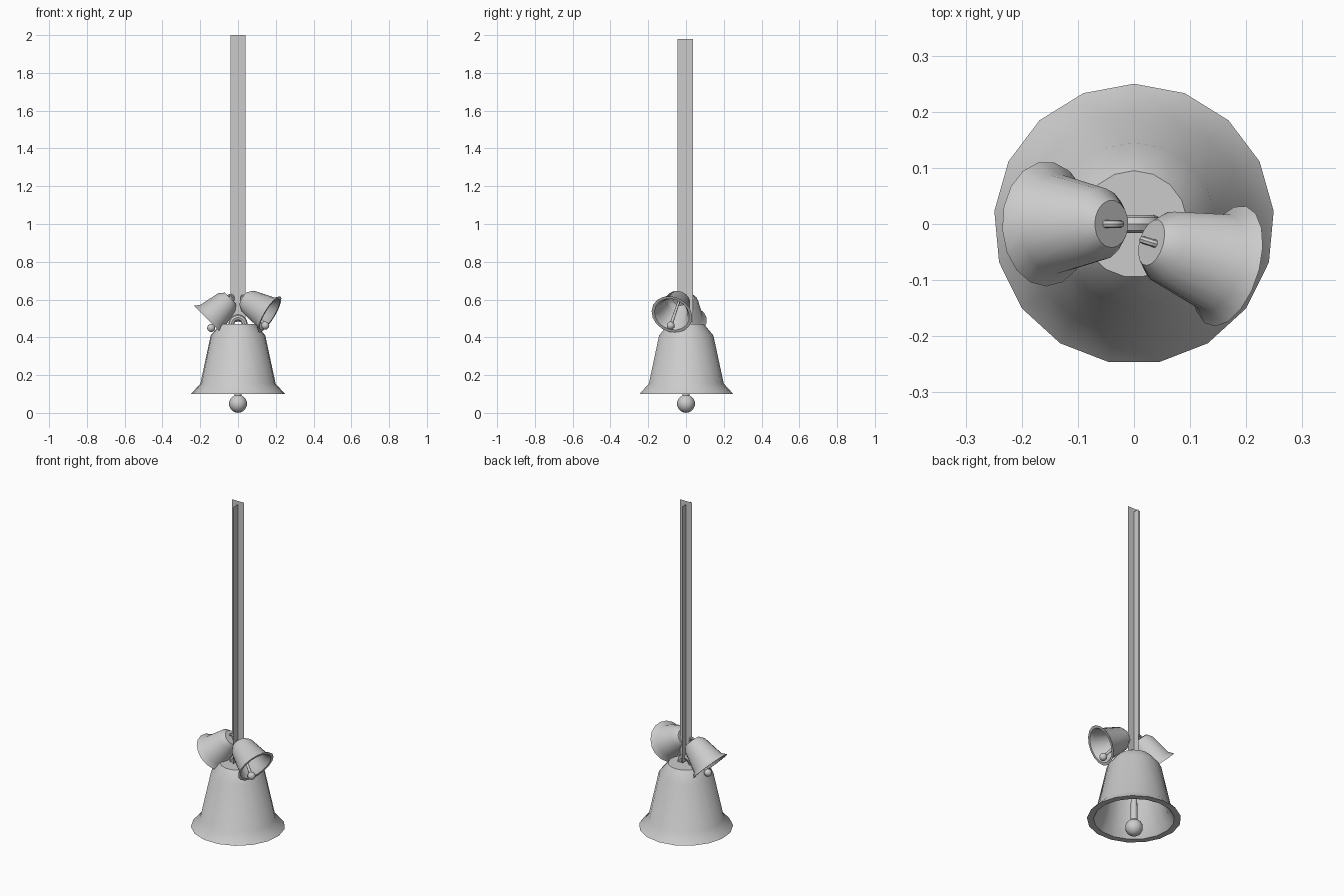
import bpy, bmesh
from math import pi, radians, cos, sin
from mathutils import Matrix, Vector

cube = bpy.data.objects.get("Cube")
if cube:
    bpy.data.objects.remove(cube)

metal = bpy.data.materials.new("soft_grey_metal")
metal.use_nodes = True
grey = (0.6, 0.6, 0.6, 1)
metal.diffuse_color = grey
metal.node_tree.nodes["Principled BSDF"].inputs["Base Color"].default_value = grey

CAP = 0.47  # height of the large bell's flat top


def finish(name, bm, matrix=Matrix()):
    mesh = bpy.data.meshes.new(name)
    bm.to_mesh(mesh)
    bm.free()
    mesh.materials.append(metal)
    ob = bpy.data.objects.new(name, mesh)
    bpy.context.collection.objects.link(ob)
    ob.matrix_world = matrix
    bpy.ops.object.select_all(action='DESELECT')
    ob.select_set(True)
    bpy.context.view_layer.objects.active = ob
    bpy.ops.object.shade_smooth_by_angle(angle=radians(30))
    return ob


def lathe(name, profile, sides, matrix):
    """Turn a (radius, height) outline around the z axis."""
    bm = bmesh.new()
    vs = [bm.verts.new((0, r, z)) for r, z in profile]
    edges = [bm.edges.new(pair) for pair in zip(vs, vs[1:])]
    bmesh.ops.spin(bm, geom=vs + edges, cent=(0, 0, 0), axis=(0, 0, 1),
                   angle=2 * pi, steps=sides)
    bmesh.ops.remove_doubles(bm, verts=bm.verts, dist=1e-4)
    bmesh.ops.recalc_face_normals(bm, faces=bm.faces)
    return finish(name, bm, matrix)


def loop(name, matrix, radius=0.035, thick=0.016, steps=8):
    """Half ring standing on the bell's top."""
    bm = bmesh.new()
    ring = bmesh.ops.create_circle(bm, cap_ends=True, segments=8, radius=thick,
                                   matrix=Matrix.Translation((radius, 0, 0)))
    bmesh.ops.spin(bm, geom=ring["verts"] + bm.edges[:] + bm.faces[:],
                   cent=(0, 0, 0), axis=(0, -1, 0), angle=pi, steps=steps)
    bmesh.ops.recalc_face_normals(bm, faces=bm.faces)
    return finish(name, bm, matrix)


def lean(yaw, tilt):
    return Matrix.Rotation(radians(yaw), 4, 'Z') @ Matrix.Rotation(radians(-tilt), 4, 'Y')


# Bell wall: outside from the top down, round the lip, then up the inside
wall = [(0, CAP), (0.095, CAP), (0.145, 0.41), (0.2, 0.155), (0.25, 0.1),
        (0.215, 0.1), (0.18, 0.155), (0.128, 0.4), (0.08, 0.45), (0, 0.45)]

# Clapper: thin rod flaring slightly into a ball
BALL = 0.048
clapper = [(0, 0.45), (0.014, 0.45), (0.019, 0.09)]
clapper += [(BALL * sin(a), BALL + BALL * cos(a))
            for a in (radians(24 + 26 * i) for i in range(7))]
clapper[-1] = (0, 0)


def bell(prefix, cap, scale, yaw=0, tilt=0, swing_yaw=0, swing=0):
    place = Matrix.Translation(cap)
    size = Matrix.Scale(scale, 4)
    drop = Matrix.Translation((0, 0, -CAP))
    lathe(prefix + "_bell", wall, 17, place @ lean(yaw, tilt) @ size @ drop)
    loop(prefix + "_bell_loop", place @ lean(yaw, tilt) @ size)
    lathe(prefix + "_clapper", clapper, 12, place @ lean(swing_yaw, swing) @ size @ drop)


bell("large", (0, 0, CAP), 1)
bell("right_small", (-0.04, 0, 0.607), 0.445, 180, 45, 180, 33)
bell("left_small", (0.031, -0.033, 0.604), 0.445, -17, 60, -23, 41)

# Two crossed flat ribbons rising from the large bell's loop
for name, side, top in (("ribbon_wide", Vector((1, 0, 0)), 2.0),
                        ("ribbon_cross", Vector((0, 1, 0)), 1.98)):
    bm = bmesh.new()
    shift = 0 if side.x else -0.004
    corners = ((-0.04, 0.48), (0.04, 0.48), (0.04, top), (-0.04, top))
    bm.faces.new([bm.verts.new(side * (u + shift) + Vector((0, 0, z))) for u, z in corners])
    finish(name, bm)
